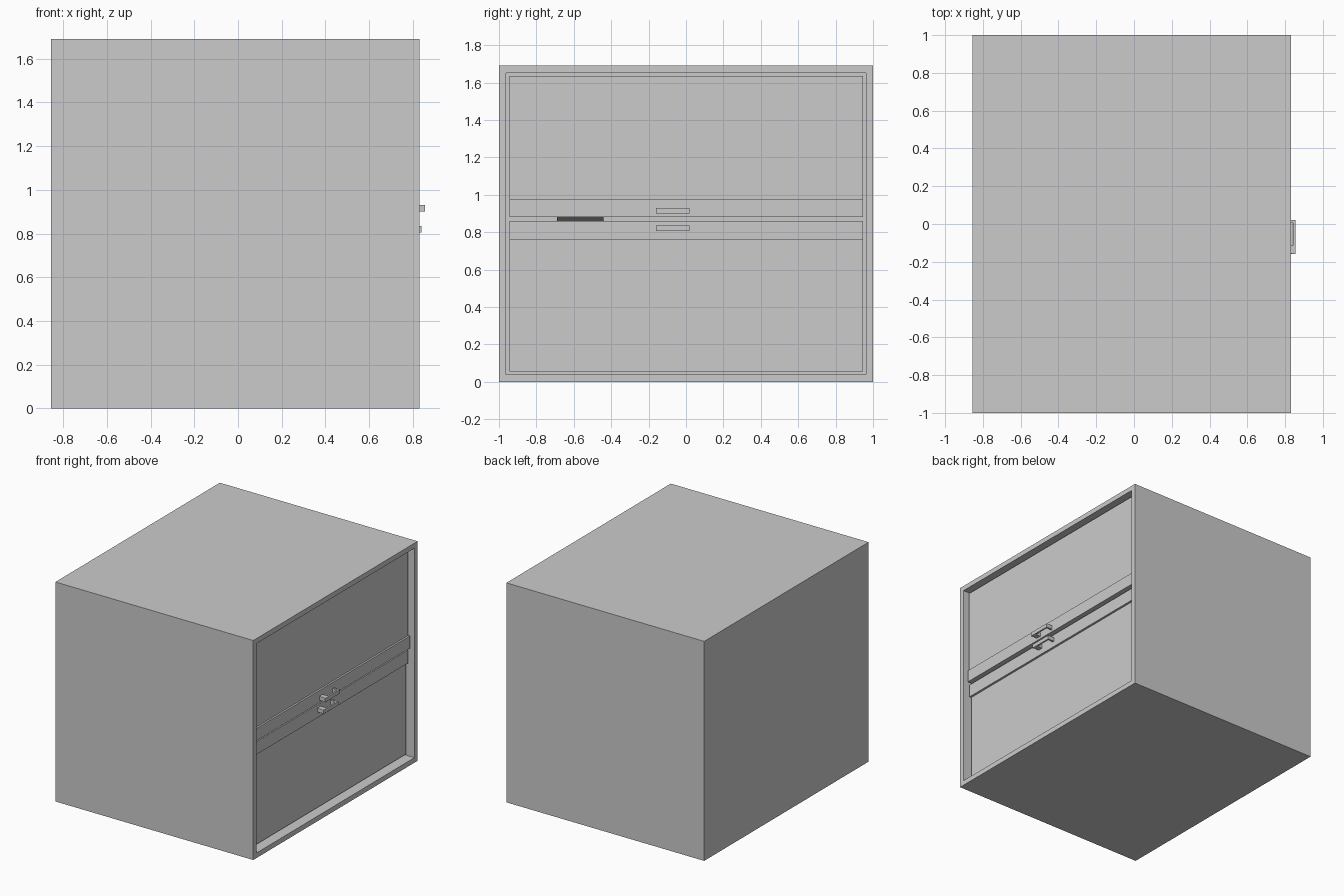
import bpy
import bmesh

old = bpy.data.objects.get("Cube")
if old:
    bpy.data.objects.remove(old, do_unlink=True)

grey = bpy.data.materials.new("plain grey")
grey.use_nodes = True
COLOUR = (0.6, 0.6, 0.6, 1)
grey.diffuse_color = COLOUR
grey.node_tree.nodes["Principled BSDF"].inputs["Base Color"].default_value = COLOUR


def finish(name, bm):
    bmesh.ops.recalc_face_normals(bm, faces=bm.faces)
    mesh = bpy.data.meshes.new(name)
    bm.to_mesh(mesh)
    bm.free()
    mesh.materials.append(grey)
    obj = bpy.data.objects.new(name, mesh)
    bpy.context.collection.objects.link(obj)
    return obj


def add_box(bm, x, y, z):
    """Box between the given (low, high) ranges."""
    verts = bmesh.ops.create_cube(bm, size=1)["verts"]
    for v in verts:
        v.co = [r[0] if c < 0 else r[1] for c, r in zip(v.co, (x, y, z))]
    return verts


def box(name, x, y, z):
    bm = bmesh.new()
    add_box(bm, x, y, z)
    return finish(name, bm)


def prism(name, profile, y):
    """Extrude an x-z profile along y."""
    bm = bmesh.new()
    face = bm.faces.new([bm.verts.new((px, y[0], pz)) for px, pz in profile])
    ext = bmesh.ops.extrude_face_region(bm, geom=[face])["geom"]
    moved = [v for v in ext if isinstance(v, bmesh.types.BMVert)]
    bmesh.ops.translate(bm, verts=moved, vec=(0, y[1] - y[0], 0))
    return finish(name, bm)


# Casing with a rectangular opening in its +x side
FRONT = 0.83
bm = bmesh.new()
add_box(bm, (-0.855, FRONT), (-1, 1), (0, 1.69))
bm.normal_update()
side = max(bm.faces, key=lambda f: f.normal.x)
bmesh.ops.inset_region(bm, faces=[side], thickness=0.055)
inner = bmesh.ops.extrude_face_region(bm, geom=[side])["geom"]
bmesh.ops.translate(bm, verts=[v for v in inner if isinstance(v, bmesh.types.BMVert)],
                    vec=(-0.33, 0, 0))
if side.is_valid:
    bm.faces.remove(side)
finish("casing", bm)

# Two doors, the upper one standing slightly proud of the lower
OPEN = (-0.945, 0.945)
box("upper_panel", (0.75, 0.788), OPEN, (0.88, 1.635))
box("upper_rail", (0.75, 0.802), OPEN, (0.88, 0.975))
box("lower_panel", (0.735, 0.768), OPEN, (0.055, 0.86))
box("lower_rail", (0.735, 0.785), OPEN, (0.76, 0.86))

# Sloped catch inside the gap between the doors
prism("gap_catch", [(0.74, 0.88), (0.5, 0.86), (0.5, 0.88)], (-0.69, -0.44))


# Pull handles: a bar on a broad post and a narrow post
def handle(name, base, tip, z):
    bm = bmesh.new()
    add_box(bm, (tip - 0.013, tip), (-0.16, 0.02), z)
    add_box(bm, (base, tip - 0.013), (-0.155, -0.115), z)
    add_box(bm, (base, tip - 0.013), (0.005, 0.02), z)
    finish(name, bm)


handle("upper_handle", 0.8, 0.855, (0.9, 0.93))
handle("lower_handle", 0.783, 0.84, (0.805, 0.835))
